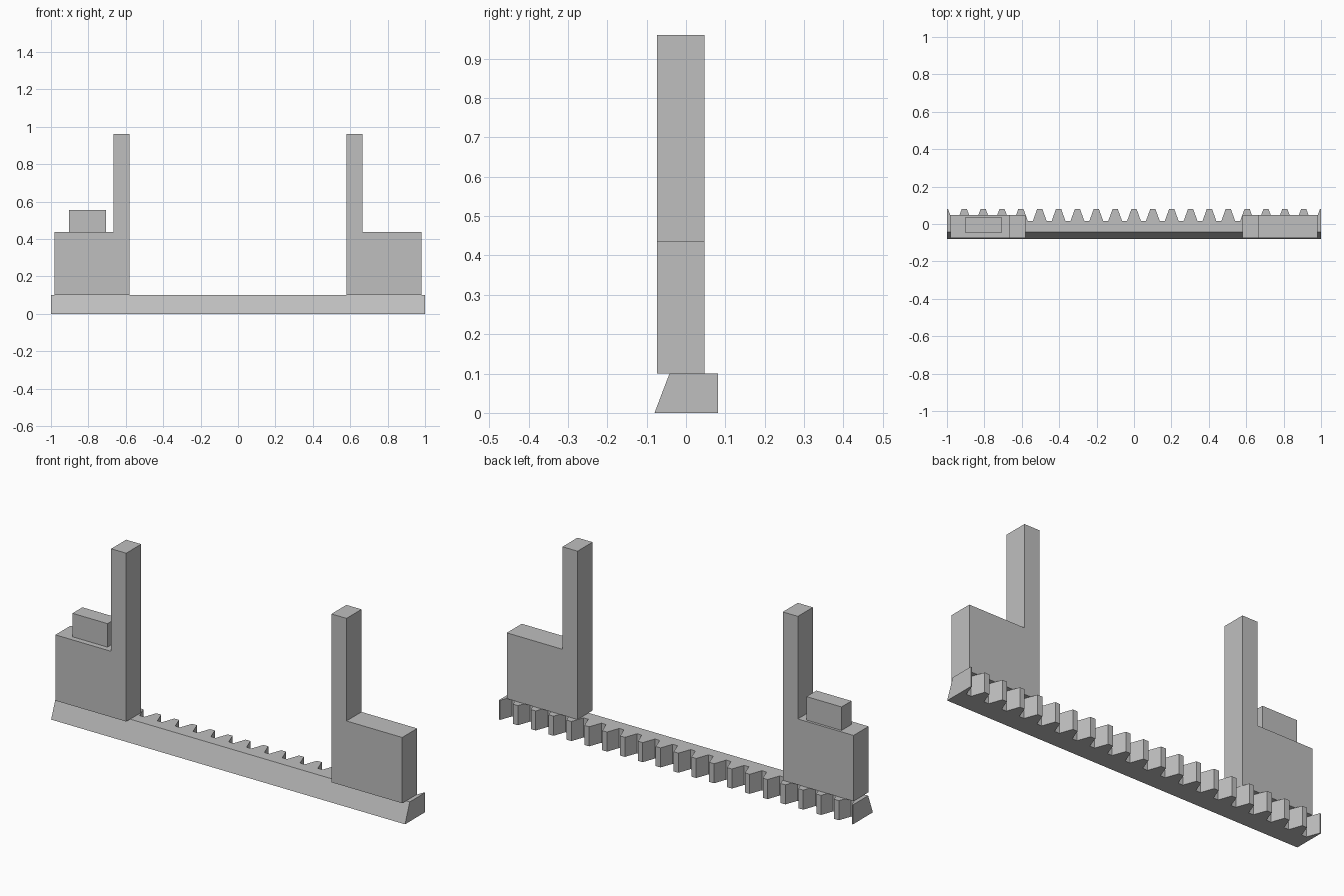
import bpy
import bmesh

cube = bpy.data.objects.get("Cube")
if cube:
    bpy.data.objects.remove(cube, do_unlink=True)

# Single grey material
grey = bpy.data.materials.new("plain grey")
grey.use_nodes = True
colour = (0.52, 0.52, 0.52, 1)
grey.diffuse_color = colour
grey.node_tree.nodes["Principled BSDF"].inputs["Base Color"].default_value = colour


def prism(name, outline, direction, adjust=None):
    """Extrude a flat outline along direction into a solid object."""
    bm = bmesh.new()
    face = bm.faces.new([bm.verts.new(p) for p in outline])
    result = bmesh.ops.extrude_face_region(bm, geom=[face], use_keep_orig=True)
    moved = [g for g in result["geom"] if isinstance(g, bmesh.types.BMVert)]
    bmesh.ops.translate(bm, verts=moved, vec=direction)
    if adjust:
        adjust(moved)
    bmesh.ops.recalc_face_normals(bm, faces=bm.faces)
    mesh = bpy.data.meshes.new(name)
    bm.to_mesh(mesh)
    bm.free()
    mesh.materials.append(grey)
    obj = bpy.data.objects.new(name, mesh)
    bpy.context.collection.objects.link(obj)
    return obj


# Toothed rack: gear teeth along the back, sloped front
FRONT, ROOT, TIP, RACK_TOP = -0.08, 0.016, 0.081, 0.1
PITCH, ROOT_HALF, TIP_HALF = 0.1008, 0.037, 0.0135
teeth = [(i * PITCH + dx, y, 0)
         for i in range(-10, 11)
         for dx, y in ((-ROOT_HALF, ROOT), (-TIP_HALF, TIP), (TIP_HALF, TIP), (ROOT_HALF, ROOT))]
teeth = [p for p in teeth if abs(p[0]) < 1]
outline = [(1, FRONT, 0), (-1, FRONT, 0), (-1, TIP, 0)] + teeth + [(1, TIP, 0)]


def slope_front(verts):
    for v in verts:
        if v.co.y < FRONT / 2:
            v.co.y = -0.042


prism("toothed_rack", outline, (0, 0, RACK_TOP), slope_front)

# Stepped end brackets with upright posts
OUTER, POST, INNER = 0.98, 0.665, 0.58
SHOULDER, POST_TOP = 0.436, 0.96
for name, side in (("right_bracket", -1), ("left_bracket", 1)):
    profile = [(OUTER, RACK_TOP), (INNER, RACK_TOP), (INNER, POST_TOP),
               (POST, POST_TOP), (POST, SHOULDER), (OUTER, SHOULDER)]
    prism(name, [(side * x, -0.074, z) for x, z in profile], (0, 0.121, 0))

# Small raised block on the right bracket
x0, x1, y0, y1 = -0.903, -0.705, -0.046, 0.034
prism("raised_block",
      [(x0, y0, SHOULDER), (x1, y0, SHOULDER), (x1, y1, SHOULDER), (x0, y1, SHOULDER)],
      (0, 0, 0.12))
